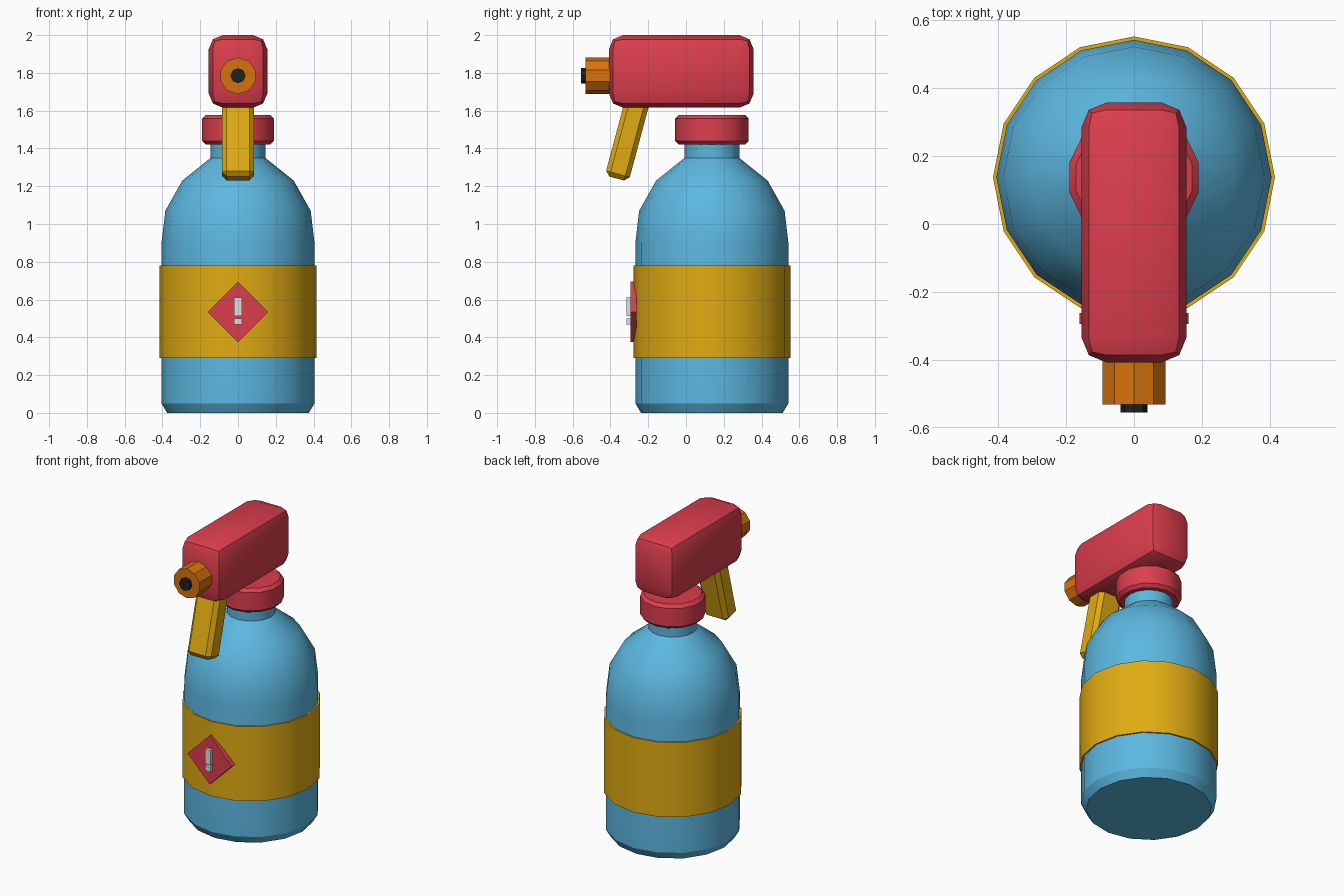
import bpy
import bmesh
from math import radians, pi, sin, cos
from mathutils import Matrix, Vector

cube = bpy.data.objects.get("Cube")
if cube:
    bpy.data.objects.remove(cube, do_unlink=True)

BOTTLE_Y = 0.137


def material(name, rgb):
    m = bpy.data.materials.new(name)
    m.use_nodes = True
    m.diffuse_color = (*rgb, 1)
    m.node_tree.nodes["Principled BSDF"].inputs["Base Color"].default_value = (*rgb, 1)
    return m


blue = material("bottle blue", (0.107, 0.477, 0.75))
red = material("sprayer red", (0.72, 0.048, 0.075))
yellow = material("band yellow", (0.75, 0.41, 0.006))
orange = material("nozzle orange", (0.69, 0.17, 0.004))
black = material("tip black", (0.015, 0.015, 0.015))
white = material("mark white", (0.75, 0.75, 0.72))


def finish(name, bm, mat):
    bmesh.ops.recalc_face_normals(bm, faces=bm.faces)
    mesh = bpy.data.meshes.new(name)
    bm.to_mesh(mesh)
    bm.free()
    mesh.materials.append(mat)
    ob = bpy.data.objects.new(name, mesh)
    bpy.context.collection.objects.link(ob)
    bpy.ops.object.select_all(action='DESELECT')
    ob.select_set(True)
    bpy.context.view_layer.objects.active = ob
    bpy.ops.object.shade_smooth_by_angle(angle=radians(30))
    return ob


def lathe(name, profile, sides, mat, origin, rot=Matrix()):
    """Capped solid of revolution; profile is (radius, height) pairs."""
    bm = bmesh.new()
    place = Matrix.Translation(origin) @ rot
    rings = []
    for r, h in profile:
        angles = [2 * pi * i / sides + pi / 2 for i in range(sides)]
        rings.append([bm.verts.new(place @ Vector((r * cos(a), r * sin(a), h)))
                      for a in angles])
    for low, high in zip(rings, rings[1:]):
        for i in range(sides):
            j = (i + 1) % sides
            bm.faces.new((low[i], low[j], high[j], high[i]))
    bm.faces.new(rings[0])
    bm.faces.new(rings[-1])
    return finish(name, bm, mat)


def box(name, size, center, mat, rot=Matrix(), bevel=0, segments=1):
    bm = bmesh.new()
    bmesh.ops.create_cube(bm, size=1)
    bmesh.ops.scale(bm, vec=size, verts=bm.verts)
    if bevel:
        bmesh.ops.bevel(bm, geom=bm.edges[:], offset=bevel, segments=segments,
                        profile=0.5, affect='EDGES')
    bmesh.ops.transform(bm, matrix=Matrix.Translation(center) @ rot, verts=bm.verts)
    return finish(name, bm, mat)


# Bottle, neck, band and cap share one axis
axis = (0, BOTTLE_Y, 0)
lathe("bottle", [(0.375, 0), (0.405, 0.05), (0.405, 0.9), (0.385, 1.07),
                 (0.295, 1.23), (0.145, 1.35)], 16, blue, axis)
lathe("neck", [(0.146, 1.33), (0.146, 1.45)], 16, blue, axis)
lathe("label_band", [(0.415, 0.29), (0.415, 0.78)], 16, yellow, axis)
lathe("cap", [(0.175, 1.42), (0.195, 1.44), (0.195, 1.558), (0.175, 1.578)],
      14, red, axis)

# Spray head with its trigger
box("spray_head", (0.31, 0.766, 0.384), (0, -0.025, 1.808), red,
    bevel=0.075, segments=2)
tilt = Matrix.Rotation(radians(-15), 4, 'X')
box("trigger", (0.17, 0.13, 0.5), (0, -0.302, 1.482), yellow, tilt, bevel=0.025)

# Nozzle points forward
forward = Matrix.Rotation(radians(90), 4, 'X')
lathe("nozzle", [(0.097, 0.38), (0.097, 0.532)], 10, orange, (0, 0, 1.785), forward)
lathe("nozzle_tip", [(0.04, 0.5), (0.04, 0.555)], 8, black, (0, 0, 1.785), forward)

# Warning diamond with its raised mark
diamond = Matrix.Rotation(radians(45), 4, 'Y')
box("warning_diamond", (0.227, 0.033, 0.227), (0, -0.278, 0.535), red, diamond)
for name, low, high in (("mark_bar", 0.512, 0.61), ("mark_dot", 0.468, 0.5)):
    box(name, (0.04, 0.035, high - low), (0, -0.298, (low + high) / 2), white)
